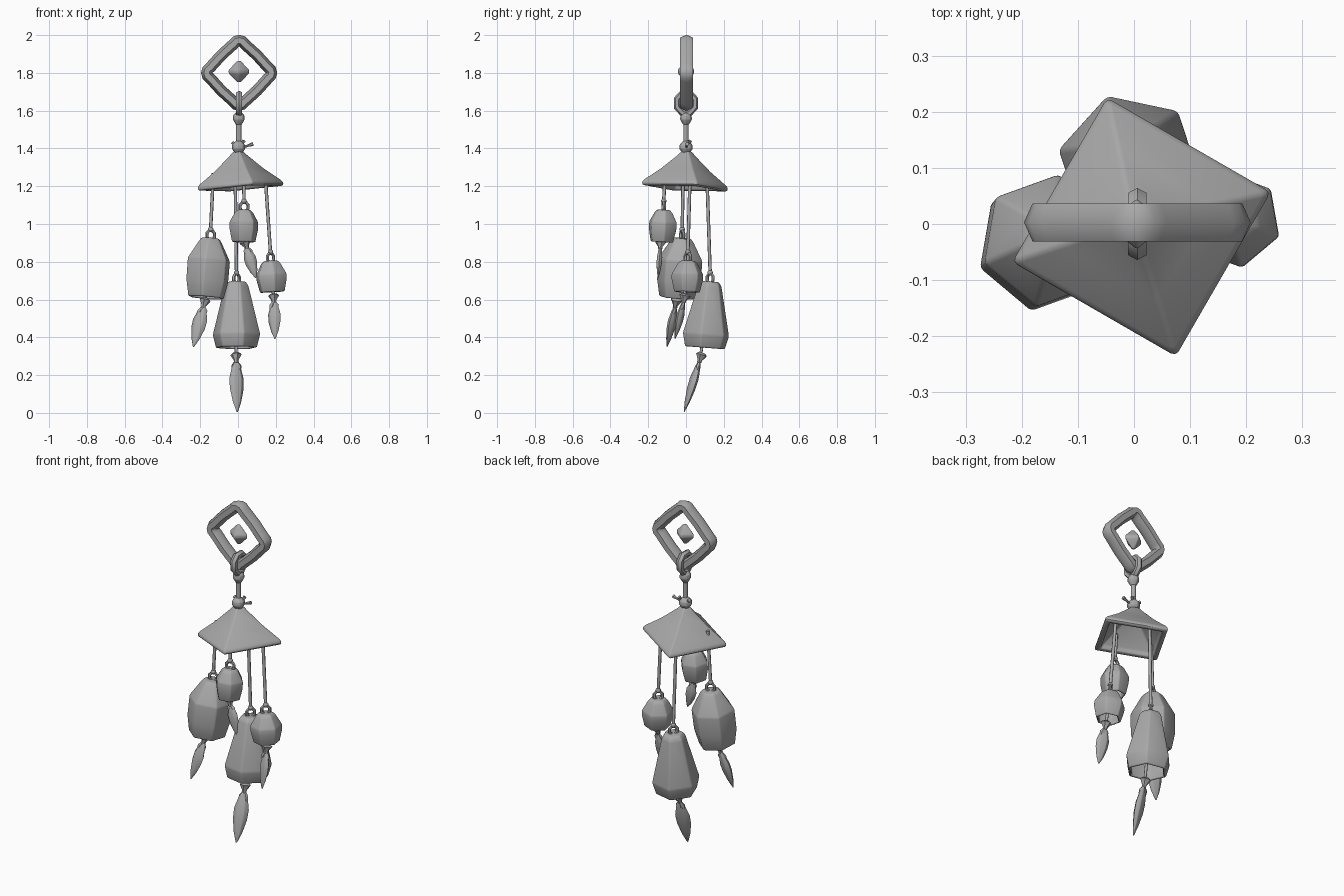
import bpy
import bmesh
from math import cos, sin, radians, pi
from mathutils import Vector, Matrix

default = bpy.data.objects.get("Cube")
if default:
    bpy.data.objects.remove(default, do_unlink=True)

# One plain grey for everything
grey = bpy.data.materials.new("plain_grey")
grey.use_nodes = True
colour = (0.4, 0.4, 0.4, 1)
grey.diffuse_color = colour
grey.node_tree.nodes["Principled BSDF"].inputs["Base Color"].default_value = colour

DOWN = Vector((0, 0, -1))
parts = []


def finish(name, bm, bevel=0.0):
    """Turn a bmesh into a named grey object, softening its edges if asked."""
    bmesh.ops.recalc_face_normals(bm, faces=bm.faces)
    if bevel:
        sharp = [e for e in bm.edges if e.calc_face_angle(0) > radians(14)]
        bmesh.ops.bevel(bm, geom=sharp, offset=bevel, segments=2,
                        profile=0.5, affect='EDGES', clamp_overlap=True)
    mesh = bpy.data.meshes.new(name)
    bm.to_mesh(mesh)
    bm.free()
    mesh.materials.append(grey)
    obj = bpy.data.objects.new(name, mesh)
    bpy.context.collection.objects.link(obj)
    parts.append(obj)
    return obj


def bridge(bm, rings, closed=False):
    pairs = zip(rings, rings[1:] + rings[:1]) if closed else zip(rings, rings[1:])
    for a, b in pairs:
        n = len(a)
        for i in range(n):
            j = (i + 1) % n
            bm.faces.new((a[i], a[j], b[j], b[i]))


def turned(name, top, bottom, profile, sides=6, phase=0, flat=1.0, bevel=0.0):
    """Faceted solid along top->bottom; profile holds (fraction, radius)."""
    top, bottom = Vector(top), Vector(bottom)
    axis = bottom - top
    tilt = DOWN.rotation_difference(axis.normalized())
    turn = Matrix.Rotation(radians(phase), 3, 'Z')
    bm = bmesh.new()
    rings = []
    for t, r in profile:
        ring = []
        for k in range(sides):
            a = 2 * pi * k / sides
            offset = turn @ Vector((r * cos(a), r * flat * sin(a), 0))
            ring.append(bm.verts.new(top + axis * t + tilt @ offset))
        rings.append(ring)
    bridge(bm, rings)
    bm.faces.new(rings[0])
    bm.faces.new(rings[-1])
    return finish(name, bm, bevel)


def bead(name, centre, radius, height):
    c, h = Vector(centre), Vector((0, 0, height))
    return turned(name, c + h, c - h, [(0, radius * .45), (.28, radius * .95),
                  (.6, radius), (1, radius * .5)], 8, bevel=radius * .1)


def cord(name, top, bottom, radius=0.009):
    return turned(name, top, bottom, [(0, radius), (1, radius)], 8)


def loop(name, path, depth, width, sides, place):
    """Closed tube along a planar path of (x, z) points."""
    bm = bmesh.new()
    rings = []
    n = len(path)
    for i, (x, z) in enumerate(path):
        before, after = path[i - 1], path[(i + 1) % n]
        out = Vector((after[1] - before[1], 0, before[0] - after[0])).normalized()
        ring = []
        for k in range(sides):
            a = 2 * pi * k / sides
            p = Vector((x, 0, z)) + out * width * cos(a) + Vector((0, depth * sin(a), 0))
            ring.append(bm.verts.new(place @ p))
        rings.append(ring)
    bridge(bm, rings, closed=True)
    return finish(name, bm)


def circle(rx, rz, n):
    return [(rx * cos(2 * pi * (k + .5) / n), rz * sin(2 * pi * (k + .5) / n))
            for k in range(n)]


def at(x, y, z, turn=0):
    return Matrix.Translation((x, y, z)) @ Matrix.Rotation(radians(turn), 4, 'Z')


# Diamond hanging ring: one corner repeated around four quarter turns
corner = [(.151, -.031), (.168, -.015), (.172, 0), (.168, .015), (.151, .031), (.094, .094)]
diamond = []
for q in range(4):
    c, s = cos(q * pi / 2), sin(q * pi / 2)
    diamond += [(x * c - z * s, x * s + z * c) for x, z in corner]
loop("hanging_ring", diamond, .039, .03, 6, at(.006, .003, 1.8))

# Floating gem in the ring
turned("centre_gem", (.005, 0, 1.862), (.005, 0, 1.752),
       [(0, .012), (.42, .056), (.58, .056), (1, .012)], 4, flat=.8, bevel=.004)

# Link, stem and knots
loop("link_loop", [(.047, -.02), (.047, .025), (.024, .05), (-.024, .05),
                   (-.047, .025), (-.047, -.02), (-.018, -.052), (.018, -.052)],
     .019, .018, 6, at(.006, 0, 1.638, 90))
bead("upper_bead", (.004, 0, 1.56), .032, .034)
cord("stem", (.004, 0, 1.56), (.004, 0, 1.36), .014)
bead("lower_bead", (.003, 0, 1.405), .036, .034)
for i, tip in enumerate([(.08, .005, 1.424), (-.03, .012, 1.432), (.03, .022, 1.44)]):
    turned(f"knot_end_{i}", (.01, 0, 1.4), tip, [(0, .006), (.6, .006), (1, .011)], 6)

# Hollow tilted roof
turned("roof", (0, .005, 1.385), (.014, -.006, 1.195),
       [(0, .03), (.12, .052), (.52, .138), (.86, .226), (.95, .242), (1.03, .234),
        (1.03, .2), (.9, .192), (.5, .1), (.25, .03)], 4, phase=15, bevel=.011)

# Bell outlines: outside going down, then back up the inside
tall = [(0, .05), (.06, .066), (.8, .13), (1, .112), (1, .095), (.8, .108), (.12, .04)]
barrel = [(0, .05), (.06, .065), (.36, .12), (.72, .119), (1, .1), (1, .084), (.7, .1),
          (.36, .1), (.12, .04)]
small = [(0, .04), (.08, .054), (.43, .086), (.6, .086), (1, .07), (1, .058), (.5, .07), (.14, .03)]
tiny = [(0, .036), (.08, .05), (.38, .078), (.6, .078), (1, .064), (1, .052), (.5, .062), (.14, .03)]

leaf = [(0, .01), (.1, .024), (.35, .041), (.55, .039), (.8, .024), (1, .004)]

# name, outline, phase, cord top, bell top, bell bottom, leaf top, leaf tip, leaf turn, size
bells = [
    ("barrel", barrel, 20, (-.13, -.015, 1.27), (-.145, -.02, .925), (-.17, -.045, .61),
     (-.18, -.055, .575), (-.236, -.1, .35), -20, 1),
    ("tall", tall, 48, (-.015, .11, 1.27), (-.008, .128, .695), (-.008, .1, .345),
     (-.01, .075, .285), (-.004, -.01, .005), 20, 1),
    ("small", small, 40, (.143, .022, 1.27), (.172, .01, .805), (.182, .005, .64),
     (.19, -.01, .6), (.196, -.058, .392), -20, .87),
    ("tiny", tiny, 10, (.03, -.11, 1.27), (.032, -.118, 1.075), (.03, -.128, .905),
     (.043, -.135, .885), (.094, -.148, .715), 0, .8),
]

for name, outline, phase, cord_top, top, bottom, leaf_top, leaf_tip, turn, size in bells:
    top, bottom = Vector(top), Vector(bottom)
    leaf_top, leaf_tip = Vector(leaf_top), Vector(leaf_tip)
    turned(f"{name}_bell", top, bottom, outline, 6, phase, bevel=.008)
    # hoop on the crown, knot and cord up to the roof
    hoop = top + Vector((0, 0, .016))
    loop(f"{name}_hoop", circle(.023, .026, 8), .009, .009, 6, at(*hoop, phase))
    knot = hoop + Vector((0, 0, .03))
    bead(f"{name}_knot", knot, .015, .014)
    cord(f"{name}_cord", cord_top, knot)
    # clapper cord, flared cap and leaf pendant
    cord(f"{name}_clapper_cord", top.lerp(bottom, .2), leaf_top, .008)
    way = (leaf_tip - leaf_top).normalized() * size
    turned(f"{name}_cap", leaf_top - way * .035, leaf_top + way * .02,
           [(0, .018), (.2, .031), (.75, .013), (1, .012)], 6, phase)
    for side in (-1, 1):
        spread = Vector((side * .022 * size, 0, 0))
        turned(f"{name}_tie_{'left' if side > 0 else 'right'}", leaf_top + way * .01,
               leaf_top + way * .062 + spread,
               [(0, .008), (.6, .016), (1, .004)], 5, turn, .7)
    turned(f"{name}_leaf", leaf_top + way * .01, leaf_tip,
           [(t, r * size) for t, r in leaf], 6, turn, .5, bevel=.003)

# Soft shading that keeps hard edges
for obj in bpy.context.selected_objects:
    obj.select_set(False)
for obj in parts:
    obj.select_set(True)
bpy.context.view_layer.objects.active = parts[0]
bpy.ops.object.shade_smooth_by_angle(angle=radians(48))
